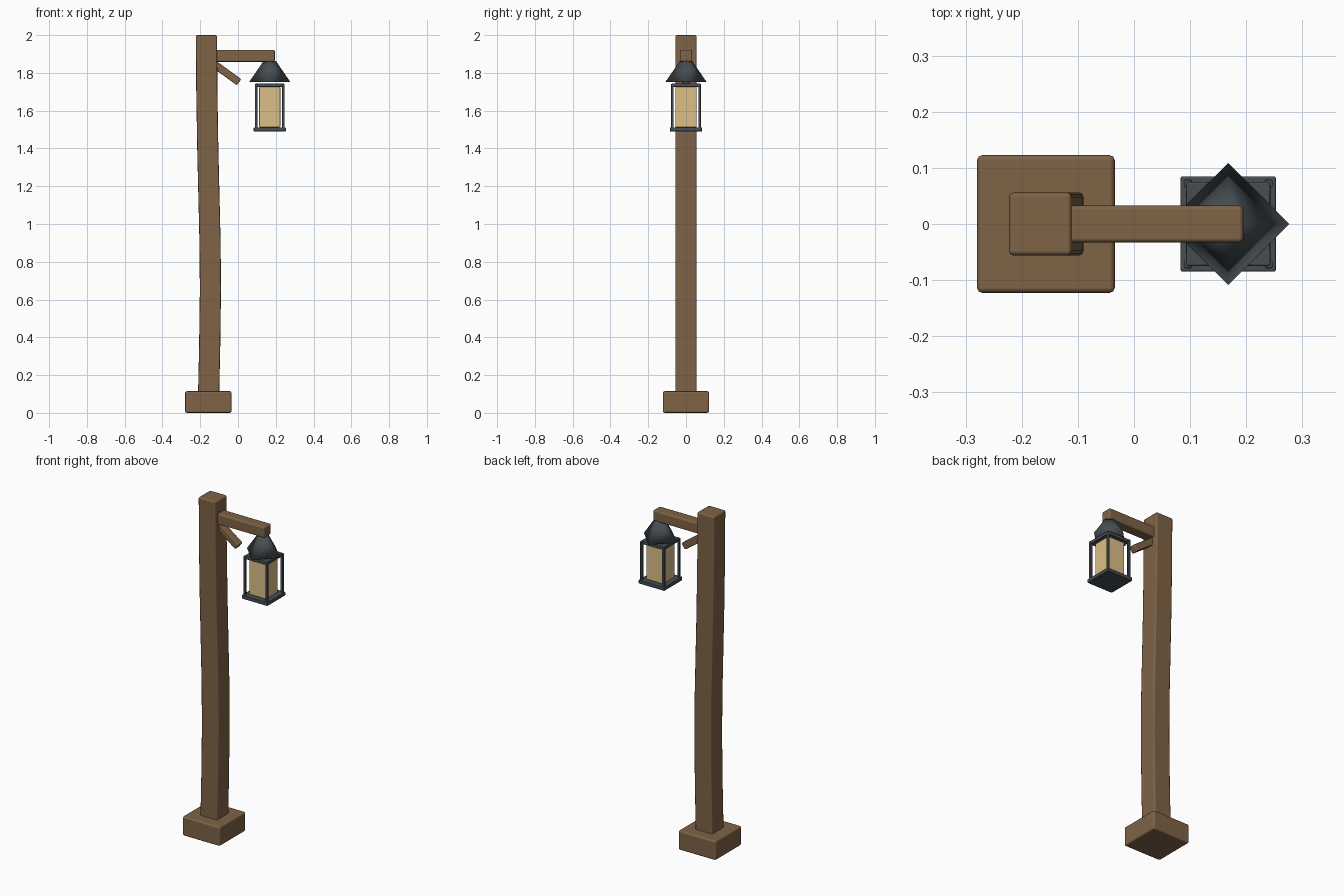
import bpy, bmesh, math
from mathutils import Vector, Matrix

old = bpy.data.objects.get("Cube")
if old:
    bpy.data.objects.remove(old, do_unlink=True)


def material(name, rgb):
    m = bpy.data.materials.new(name)
    m.use_nodes = True
    m.diffuse_color = (*rgb, 1)
    m.node_tree.nodes["Principled BSDF"].inputs["Base Color"].default_value = (*rgb, 1)
    return m


wood = material("brown wood", (0.21, 0.125, 0.062))
metal = material("dark metal", (0.062, 0.076, 0.085))
glass = material("warm glass", (0.72, 0.52, 0.24))


def finish(bm, name, mat, bevel=0, smooth=True):
    bmesh.ops.recalc_face_normals(bm, faces=bm.faces)
    mesh = bpy.data.meshes.new(name)
    bm.to_mesh(mesh)
    bm.free()
    mesh.materials.append(mat)
    obj = bpy.data.objects.new(name, mesh)
    bpy.context.collection.objects.link(obj)
    if smooth:
        mesh.polygons.foreach_set("use_smooth", [True] * len(mesh.polygons))
    if bevel:
        mod = obj.modifiers.new("Rounded edges", "BEVEL")
        mod.width = bevel
        mod.segments = 2
        mod.limit_method = "ANGLE"
        mod.harden_normals = True
    return obj


def box(name, center, size, mat, bevel, tilt=0):
    bm = bmesh.new()
    place = Matrix.Translation(center) @ Matrix.Rotation(tilt, 4, "Y")
    bmesh.ops.create_cube(bm, size=1, matrix=place @ Matrix.Diagonal((*size, 1)))
    return finish(bm, name, mat, bevel)


# Footing block
box("footing", (-0.157, 0, 0.0575), (0.246, 0.246, 0.115), wood, 0.01)

# Gently bowed square post, swept through a few centre points
bow = [(0.08, -0.156), (0.35, -0.150), (0.65, -0.146), (0.9, -0.148),
       (1.15, -0.154), (1.4, -0.160), (1.7, -0.165), (2.0, -0.167)]
bm = bmesh.new()
h = 0.056
rings = [[bm.verts.new((x + sx * h, sy * h, z))
          for sx, sy in ((-1, -1), (1, -1), (1, 1), (-1, 1))] for z, x in bow]
for low, high in zip(rings, rings[1:]):
    for i in range(4):
        j = (i + 1) % 4
        bm.faces.new((low[i], low[j], high[j], high[i]))
bm.faces.new(rings[0])
bm.faces.new(rings[-1])
finish(bm, "post", wood, 0.008)

# Arm and its diagonal brace
box("arm", (0.035, 0, 1.89), (0.32, 0.066, 0.063), wood, 0.008)
box("brace", (-0.065, 0, 1.802), (0.175, 0.042, 0.04), wood, 0.006, math.radians(36))

# Lantern: plates, glass, corner bars
cx = 0.168
box("lantern_base", (cx, 0, 1.501), (0.17, 0.17, 0.022), metal, 0.004)
box("lantern_top", (cx, 0, 1.735), (0.15, 0.15, 0.02), metal, 0.004)
box("lantern_glass", (cx, 0, 1.619), (0.112, 0.112, 0.216), glass, 0.006)
for sx, side in ((-1, "right"), (1, "left")):
    for sy, end in ((-1, "front"), (1, "back")):
        box(f"corner_bar_{end}_{side}", (cx + sx * 0.072, sy * 0.072, 1.624),
            (0.014, 0.014, 0.236), metal, 0.003)

# Four-sided roof, turned so its corners lie on the axes
bm = bmesh.new()
bmesh.ops.create_cone(bm, cap_ends=True, segments=4, radius1=0.109, radius2=0.032,
                      depth=0.112, matrix=Matrix.Translation((cx, 0, 1.808)))
# Put a corner exactly on +x whatever the primitive's start angle
corner = max(bm.verts, key=lambda v: (v.co - Vector((cx, 0, v.co.z))).length).co
angle = math.atan2(corner.y, corner.x - cx)
bmesh.ops.rotate(bm, verts=bm.verts, cent=(cx, 0, 0), matrix=Matrix.Rotation(-angle, 3, "Z"))
finish(bm, "lantern_roof", metal)
